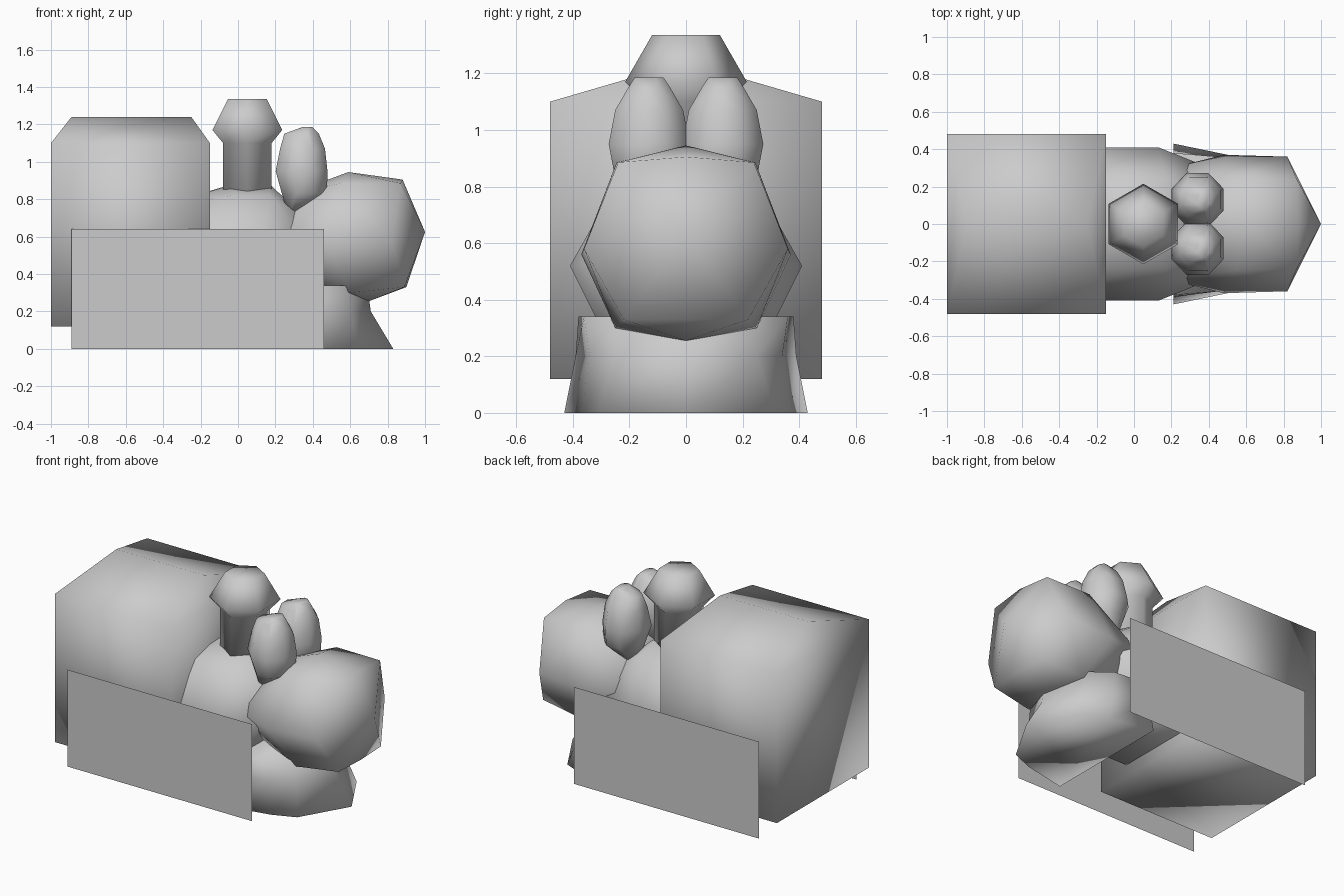
import bpy, bmesh, math
from mathutils import Vector

if "Cube" in bpy.data.objects:
    bpy.data.objects.remove(bpy.data.objects["Cube"], do_unlink=True)

grey = bpy.data.materials.new("plain grey")
grey.use_nodes = True
colour = (0.6, 0.6, 0.6, 1)
grey.diffuse_color = colour
grey.node_tree.nodes["Principled BSDF"].inputs["Base Color"].default_value = colour


def finish(name, bm, smooth=True):
    bmesh.ops.recalc_face_normals(bm, faces=bm.faces)
    for f in bm.faces:
        f.smooth = smooth
    mesh = bpy.data.meshes.new(name)
    bm.to_mesh(mesh)
    bm.free()
    mesh.materials.append(grey)
    obj = bpy.data.objects.new(name, mesh)
    bpy.context.collection.objects.link(obj)
    return obj


def both_sides(points):
    """Adds the mirror image across y = 0 of every point off the centre line."""
    return points + [(x, -y, z) for x, y, z in points if y]


def hull(name, points):
    bm = bmesh.new()
    for p in points:
        bm.verts.new(p)
    out = bmesh.ops.convex_hull(bm, input=bm.verts)
    loose = [g for g in out["geom_interior"] if isinstance(g, bmesh.types.BMVert)]
    bmesh.ops.delete(bm, geom=loose, context='VERTS')
    bmesh.ops.dissolve_limit(bm, angle_limit=0.01, verts=bm.verts, edges=bm.edges)
    return finish(name, bm)


def loft(name, rings):
    bm = bmesh.new()
    rings = [[bm.verts.new(p) for p in ring] for ring in rings]
    n = len(rings[0])
    for low, high in zip(rings, rings[1:]):
        for i in range(n):
            j = (i + 1) % n
            bm.faces.new((low[i], low[j], high[j], high[i]))
    bm.faces.new(rings[0])
    bm.faces.new(rings[-1])
    return finish(name, bm)


def ring(cx, cy, z, rx, ry, sides, turn=0.0):
    angles = [turn + math.tau * i / sides for i in range(sides)]
    return [(cx + rx * math.cos(a), cy + ry * math.sin(a), z) for a in angles]


# Cab with a hipped roof
hull("cab", both_sides([(x, 0.48, z) for x in (-1, -0.15) for z in (0.12, 1.1)])
     + [(-0.89, 0, 1.24), (-0.25, 0, 1.24)])

# Boiler and rounded nose
hull("boiler", both_sides([
    (-0.4, 0.41, 0.52), (0.13, 0.41, 0.52), (0.38, 0.31, 0.54),
    (-0.4, 0.22, 0.76), (-0.03, 0.24, 0.82), (0.17, 0.24, 0.82), (0.36, 0.16, 0.7),
    (-0.4, 0.25, 0.2), (0.2, 0.25, 0.2),
    (-0.3, 0, 0.8), (-0.03, 0, 0.88), (0.17, 0, 0.88), (0.42, 0, 0.6)]))
hull("nose", both_sides([
    (1, 0, 0.625),
    (0.88, 0, 0.905), (0.87, 0.24, 0.885), (0.82, 0.36, 0.58), (0.89, 0.22, 0.33),
    (0.9, 0, 0.33),
    (0.59, 0, 0.945), (0.55, 0.245, 0.885), (0.48, 0.37, 0.56), (0.6, 0.25, 0.3),
    (0.7, 0, 0.255),
    (0.28, 0, 0.83), (0.2, 0.3, 0.58), (0.3, 0.16, 0.36)]))

# Flared base under the nose
def base_ring(z, half):
    return [(x, y, z) for x, y in half] + [(x, -y, z) for x, y in reversed(half) if y]

loft("front_base", [
    base_ring(0, [(0.83, 0), (0.65, 0.31), (0.5, 0.37), (0.21, 0.43)]),
    base_ring(0.2, [(0.71, 0), (0.6, 0.25), (0.45, 0.34), (0.21, 0.39)]),
    base_ring(0.34, [(0.69, 0), (0.58, 0.26), (0.45, 0.36), (0.21, 0.38)])])

# Six-sided chimney with a wide cap
loft("chimney", [ring(0.05, 0, z, r, r, 6, math.pi / 6) for z, r in
                 ((0.7, 0.15), (1.1, 0.15), (1.17, 0.215), (1.335, 0.12))])

# Pair of rounded lobes behind the nose
for side, label in ((1, "left"), (-1, "right")):
    lobe = []
    for z, cx, rx, ry in ((0.73, 0.29, 0.03, 0.05), (0.83, 0.36, 0.125, 0.13),
                          (0.95, 0.34, 0.15, 0.155), (1.07, 0.345, 0.13, 0.13),
                          (1.15, 0.34, 0.1, 0.08), (1.185, 0.37, 0.03, 0.055)):
        lobe += ring(cx, side * 0.13, z, rx, ry, 8, math.pi / 8)
    hull(label + "_lobe", lobe)

# Thin side plates, each with a framed panel
def plate(name, y, x0, x1, z0, z1):
    bm = bmesh.new()
    bm.faces.new([bm.verts.new(p) for p in
                  ((x0, y, z0), (x1, y, z0), (x1, y, z1), (x0, y, z1))])
    obj = finish(name, bm, False)
    if y > 0:
        obj.data.flip_normals()
    if obj.data.polygons[0].normal.y * y < 0:
        obj.data.flip_normals()

for side, label in ((1, "back"), (-1, "front")):
    plate(label + "_side_plate", side * 0.51, -0.89, 0.46, 0, 0.64)
    plate(label + "_side_panel", side * 0.512, -0.67, 0.23, 0.13, 0.42)
